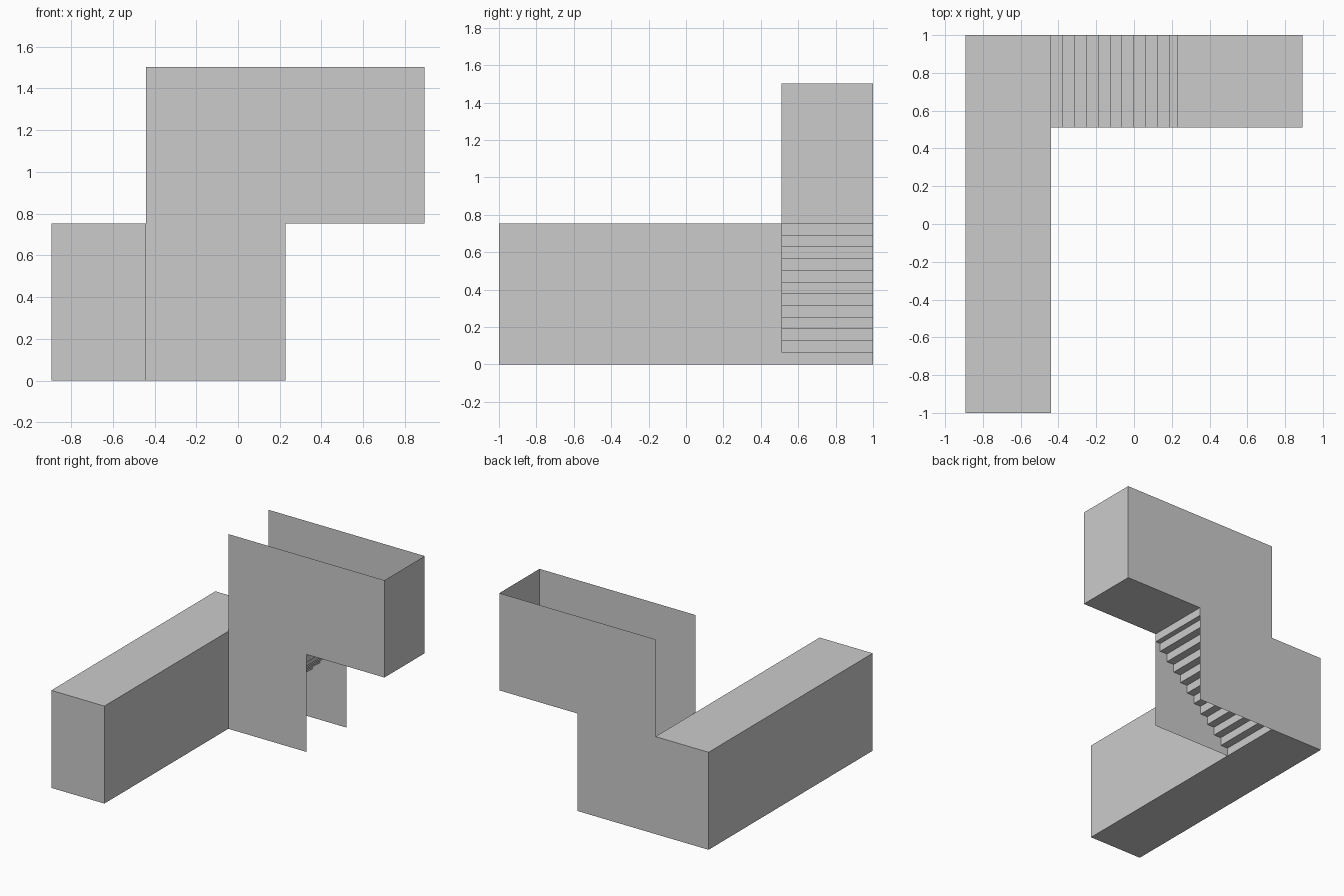
import bpy

if "Cube" in bpy.data.objects:
    bpy.data.objects.remove(bpy.data.objects["Cube"])

# Key planes
X0, X1, X2, X3 = -0.893, -0.44, 0.227, 0.893
Y0, Y1, Y2 = -1.0, 0.51, 1.0
MID, TOP = 0.752, 1.502
STEPS, TREAD = 12, 0.0625


def add_mesh(name, verts, faces):
    mesh = bpy.data.meshes.new(name)
    mesh.from_pydata(verts, [], faces)
    mesh.update()
    obj = bpy.data.objects.new(name, mesh)
    bpy.context.collection.objects.link(obj)


def side_panel(name, outline, y):
    """Thin sheet in the xz plane."""
    add_mesh(name, [(x, y, z) for x, z in outline], [list(range(len(outline)))])


def strip(name, profile, ya, yb):
    """Sweep an xz profile along y as an open sheet."""
    n = len(profile)
    verts = [(x, y, z) for y in (ya, yb) for x, z in profile]
    add_mesh(name, verts, [(i, i + 1, n + i + 1, n + i) for i in range(n - 1)])


# Lower corridor: floor, left wall and ceiling, closed ends, right wall up to the stair opening
strip("corridor_shell", [(X1, 0), (X0, 0), (X0, MID), (X1, MID)], Y0, Y2)
corridor_end = [(X0, 0), (X1, 0), (X1, MID), (X0, MID)]
side_panel("corridor_front_wall", corridor_end, Y0)
side_panel("corridor_back_wall", corridor_end, Y2)
strip("corridor_right_wall", [(X1, 0), (X1, MID)], Y0, Y1)

# Stairwell and landing side walls
stair_wall = [(X1, 0), (X2, 0), (X2, MID), (X3, MID), (X3, TOP), (X1, TOP)]
side_panel("stair_front_wall", stair_wall, Y1)
side_panel("stair_back_wall", stair_wall, Y2)

# Staircase: folded sheet of risers and treads, last tread slightly short
rise = MID / STEPS
steps = [(X1, 0)]
for i in range(STEPS):
    steps.append((min(X1 + i * TREAD, X2), (i + 1) * rise))
    if i < STEPS - 1:
        steps.append((min(X1 + (i + 1) * TREAD, X2), (i + 1) * rise))
steps[-2:] = [(X2, steps[-2][1]), (X2, MID)]
strip("staircase", steps, Y1, Y2)

# Upper landing floor and end wall, open above
strip("landing_floor_and_end", [(X2, MID), (X3, MID), (X3, TOP)], Y1, Y2)
